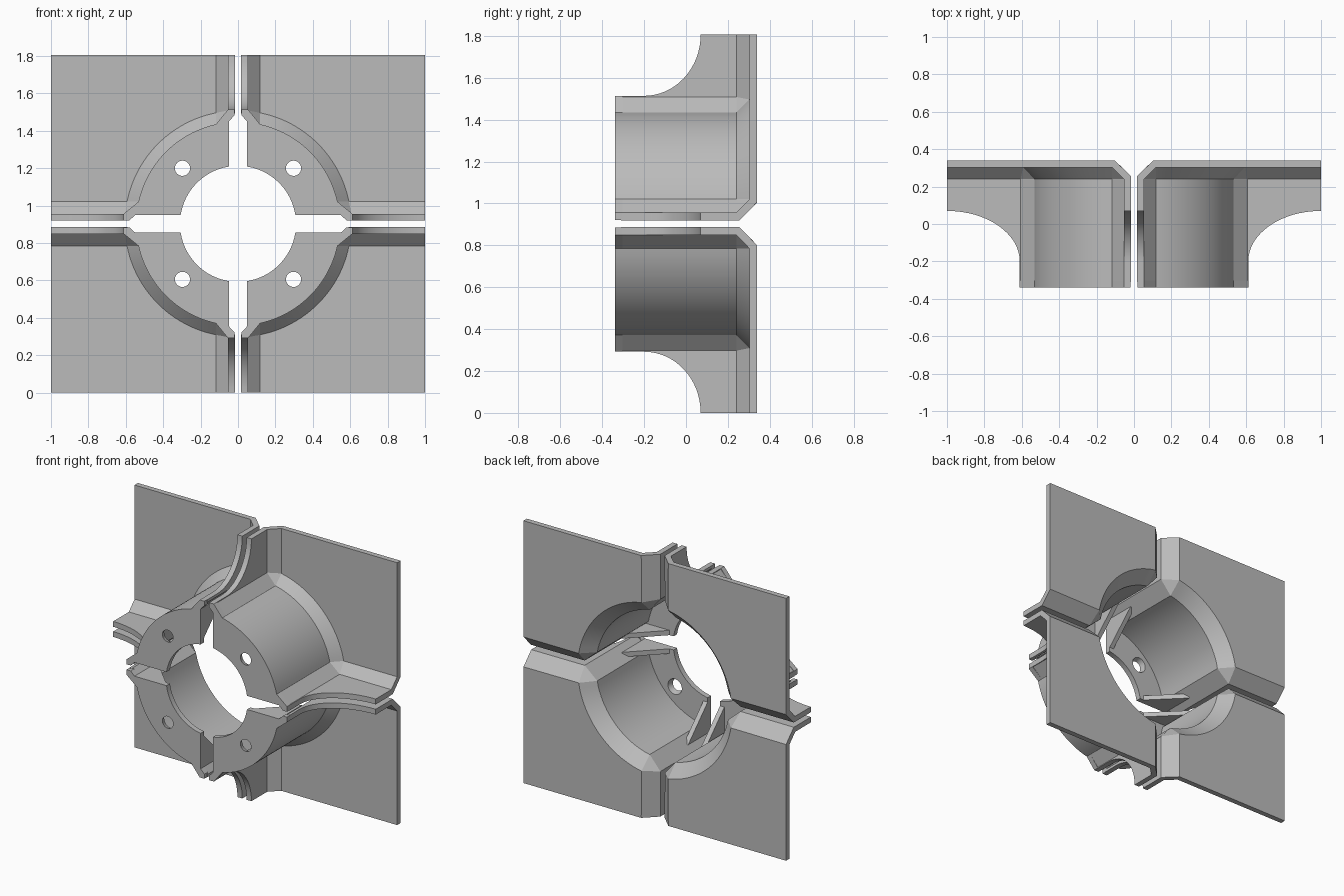
import bpy, bmesh, math
from mathutils import Vector

cube = bpy.data.objects.get("Cube")
if cube:
    bpy.data.objects.remove(cube)

# Main sizes, measured from the centre of the bracket set
HALF_H = 0.903
SHEET = 0.037
GAP, FLANGE, BEND = 0.0185, 0.0535, 0.118
WALL_R, RING_R, HOLE_R, FOLD = 0.545, 0.605, 0.31, 0.606
FRONT, BEND_Y, PLATE_Y = -0.34, 0.24, 0.303

grey = bpy.data.materials.new("plain_grey")
grey.use_nodes = True
grey.diffuse_color = (0.5, 0.5, 0.5, 1)
grey.node_tree.nodes["Principled BSDF"].inputs["Base Color"].default_value = (0.5, 0.5, 0.5, 1)


def arc(radius, inset, y, n=24):
    """Quarter arc whose ends stay a set distance from both axes."""
    a = math.asin(inset / radius)
    angles = [a + (math.pi / 2 - 2 * a) * i / n for i in range(n + 1)]
    return [Vector((radius * math.sin(t), y, radius * math.cos(t))) for t in angles]


def swap(p):
    return Vector((p[2], p[1], p[0]))


def add_object(name, bm):
    mesh = bpy.data.meshes.new(name)
    bm.to_mesh(mesh)
    bm.free()
    mesh.materials.append(grey)
    obj = bpy.data.objects.new(name, mesh)
    bpy.context.collection.objects.link(obj)
    obj.location.z = HALF_H
    return obj


def finish(obj):
    """Repeat in all four quadrants, apply modifiers and shade."""
    mirror = obj.modifiers.new("quadrants", 'MIRROR')
    mirror.use_axis = (True, False, True)
    mirror.use_mirror_merge = False
    bpy.ops.object.select_all(action='DESELECT')
    bpy.context.view_layer.objects.active = obj
    obj.select_set(True)
    for mod in list(obj.modifiers):
        bpy.ops.object.modifier_apply(modifier=mod.name)
    bpy.ops.object.shade_smooth_by_angle(angle=math.radians(25))


def prism(name, outline, direction):
    bm = bmesh.new()
    face = bm.faces.new([bm.verts.new(p) for p in outline])
    ext = bmesh.ops.extrude_face_region(bm, geom=[face])
    moved = [v for v in ext["geom"] if isinstance(v, bmesh.types.BMVert)]
    bmesh.ops.translate(bm, verts=moved, vec=direction)
    bmesh.ops.recalc_face_normals(bm, faces=bm.faces)
    return add_object(name, bm)


# Folded sheet: back plate, curved wall, chamfered bends and flanges
bm = bmesh.new()


def patch(*points):
    bm.faces.new([bm.verts.new(p) for p in points])


wall_y = FRONT + 0.03
wall_front, wall_back = arc(WALL_R, BEND, wall_y), arc(WALL_R, BEND, BEND_Y)
ring = arc(RING_R, BEND, PLATE_Y)
for i in range(len(ring) - 1):
    patch(wall_front[i], wall_front[i + 1], wall_back[i + 1], wall_back[i])
    patch(wall_back[i], wall_back[i + 1], ring[i + 1], ring[i])

patch(*ring, (1, PLATE_Y, BEND), (1, PLATE_Y, HALF_H), (BEND, PLATE_Y, HALF_H))

for edge, side, far in ((0, Vector, HALF_H), (-1, swap, 1.0)):
    a0, a, b = wall_front[edge], wall_back[edge], ring[edge]
    c0, c = side((FLANGE, wall_y, FOLD)), side((FLANGE, BEND_Y, FOLD))
    d = side((FLANGE, BEND_Y, far))
    patch(a0, a, c, c0)
    patch(a, b, c)
    patch(b, side((BEND, PLATE_Y, far)), d, c)
    # Flange with a concave quarter-round front edge
    top, reach = far - FOLD - 0.005, 0.27
    curve = [side((FLANGE, -0.2 + reach * math.cos(t), far - top * math.sin(t)))
             for t in (math.pi / 2 * k / 16 for k in range(17))]
    patch(c, d, *curve, side((FLANGE, wall_y, FOLD + 0.005)), c0)

bmesh.ops.remove_doubles(bm, verts=bm.verts, dist=0.0001)
bmesh.ops.recalc_face_normals(bm, faces=bm.faces)
plate = max(bm.faces, key=lambda f: f.calc_area())
if plate.normal.y > 0:
    bmesh.ops.reverse_faces(bm, faces=bm.faces)
shell = add_object("folded_sheets", bm)
solid = shell.modifiers.new("thickness", 'SOLIDIFY')
solid.thickness = SHEET
solid.offset = -1
solid.use_even_offset = True
solid.use_quality_normals = True
finish(shell)

# Front cap: ring quarter with notched corners
EDGE = 0.047
corner = [Vector(p) for p in ((EDGE, FRONT, 0.55), (GAP, FRONT, 0.58),
                              (GAP, FRONT, FOLD + 0.005), (FLANGE, FRONT, FOLD + 0.005))]
outline = corner + arc(WALL_R, BEND, FRONT)
outline += [swap(p) for p in reversed(corner)] + arc(HOLE_R, EDGE, FRONT)[::-1]
cap = prism("front_caps", outline, (0, SHEET, 0))

# Tapered screw hole through the cap
bm = bmesh.new()
bmesh.ops.create_cone(bm, cap_ends=True, segments=32, radius1=0.054, radius2=0.04, depth=SHEET + 0.004)
cutter = add_object("hole_cutter", bm)
cutter.rotation_euler.x = math.pi / 2
cutter.location = (0.297, FRONT + SHEET / 2, HALF_H + 0.297)
cutter.hide_render = True
cut = cap.modifiers.new("hole", 'BOOLEAN')
cut.object = cutter
cut.solver = 'EXACT'
bpy.context.view_layer.update()
finish(cap)
bpy.data.objects.remove(cutter)

# Triangular stiffeners behind the straight cap edges
tri = [Vector(p) for p in ((EDGE, FRONT + 0.01, HOLE_R), (EDGE, FRONT + 0.01, 0.55), (EDGE, -0.09, 0.55))]
finish(prism("upright_stiffeners", tri, (0.033, 0, 0)))
finish(prism("level_stiffeners", [swap(p) for p in tri], (0, 0, 0.033)))
